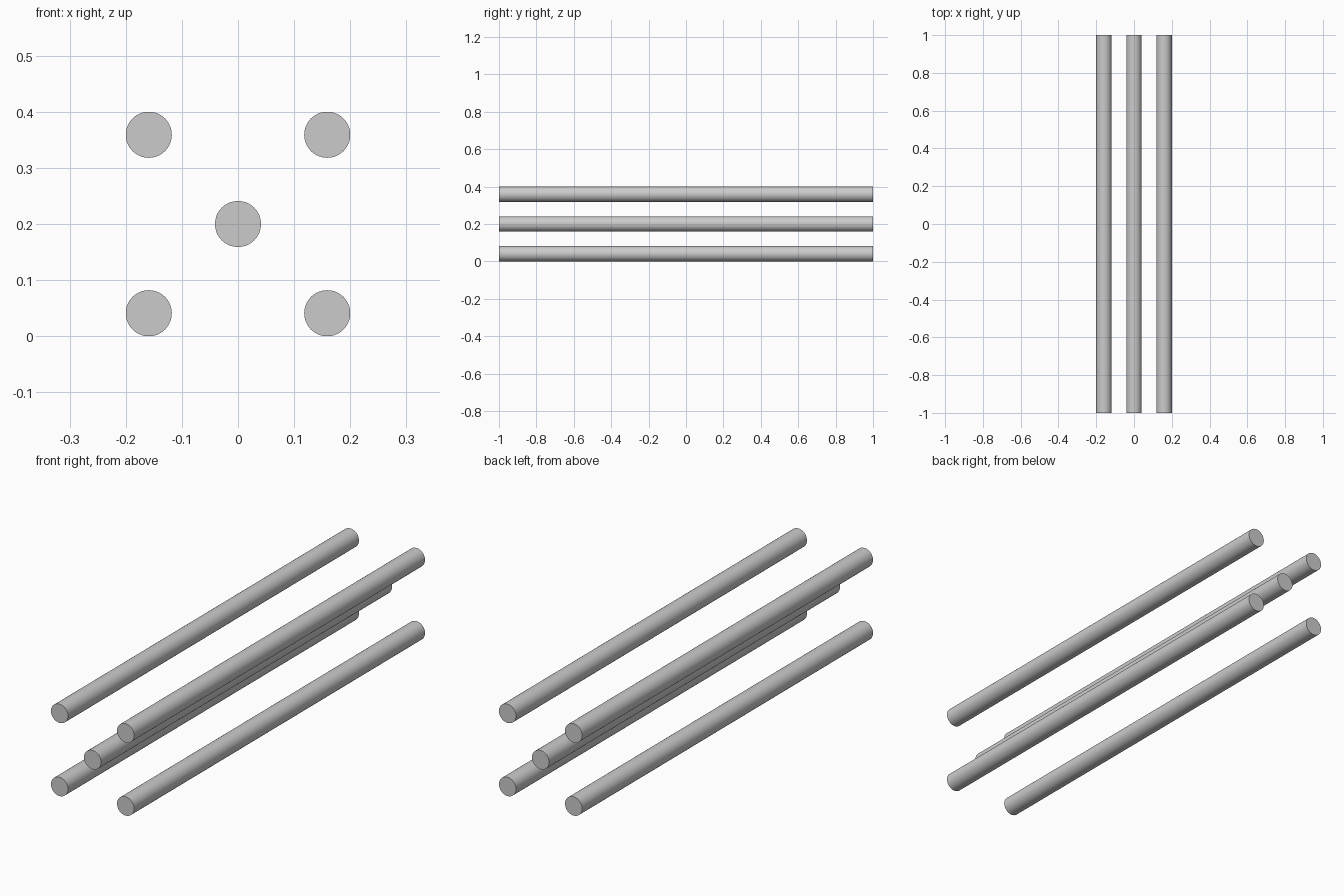
import bpy
import math

if "Cube" in bpy.data.objects:
    bpy.data.objects.remove(bpy.data.objects["Cube"])

RADIUS = 0.041
LENGTH = 2.0
OFFSET = 0.159
MID_Z = OFFSET + RADIUS


def rod(name, x, z):
    """Solid round rod lying along y."""
    bpy.ops.mesh.primitive_cylinder_add(
        vertices=64, radius=RADIUS, depth=LENGTH,
        location=(x, 0, z), rotation=(math.pi / 2, 0, 0))
    obj = bpy.context.object
    obj.name = name
    bpy.ops.object.shade_smooth_by_angle(angle=math.radians(30))


# Centre rod
rod("centre_rod", 0, MID_Z)

# Four corner rods
for side, sx in (("left", -1), ("right", 1)):
    for level, sz in (("lower", -1), ("upper", 1)):
        rod(f"{level}_{side}_rod", sx * OFFSET, MID_Z + sz * OFFSET)
